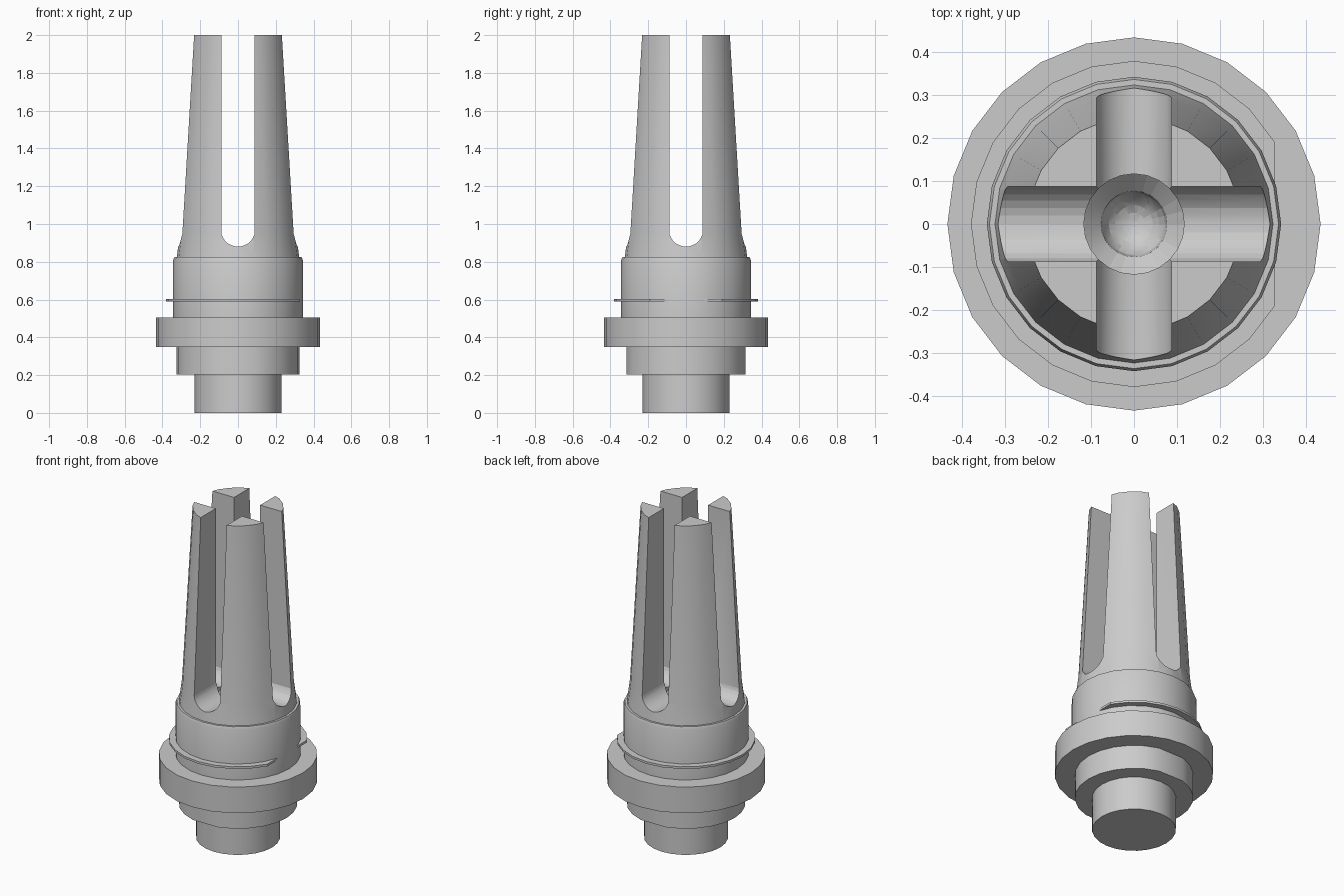
import bpy, bmesh
from math import sin, cos, pi, radians, sqrt, asin

if "Cube" in bpy.data.objects:
    bpy.data.objects.remove(bpy.data.objects["Cube"])

STEPS = list(range(24))


def finish(bm, name):
    bmesh.ops.recalc_face_normals(bm, faces=bm.faces[:])
    me = bpy.data.meshes.new(name)
    bm.to_mesh(me)
    bm.free()
    ob = bpy.data.objects.new(name, me)
    bpy.context.collection.objects.link(ob)
    return ob


def lathe(name, profile, steps=STEPS):
    """Stack of rings (radius, z), capped at both ends; steps are multiples of 15 degrees."""
    bm = bmesh.new()
    rings = [[bm.verts.new((r * cos(s * pi / 12), r * sin(s * pi / 12), z)) for s in steps]
             for r, z in profile]
    n = len(steps)
    for a, b in zip(rings, rings[1:]):
        for i in range(n):
            j = (i + 1) % n
            bm.faces.new((a[i], a[j], b[j], b[i]))
    bm.faces.new(rings[0][::-1])
    bm.faces.new(rings[-1])
    return finish(bm, name)


def slot_cutter(name, angle):
    """Long upright slot with a rounded floor."""
    w, sag, edge = 0.087, 0.065, 0.945
    R = (w * w + sag * sag) / (2 * sag)
    a0 = asin(w / R)
    pts = [(w, 2.2), (-w, 2.2)]
    for i in range(13):
        a = -a0 + 2 * a0 * i / 12
        pts.append((R * sin(a), edge - sag + R - R * cos(a)))
    bm = bmesh.new()
    f = bm.faces.new([bm.verts.new((x, -0.6, z)) for x, z in pts])
    ext = bmesh.ops.extrude_face_region(bm, geom=[f])
    bmesh.ops.translate(bm, vec=(0, 1.2, 0),
                        verts=[v for v in ext['geom'] if isinstance(v, bmesh.types.BMVert)])
    ob = finish(bm, name)
    ob.rotation_euler.z = angle
    return ob


# Pronged body with tapered outside
body = lathe("pronged_body", [(0.343, 0.50), (0.343, 0.81), (0.337, 0.825), (0.324, 0.825),
                              (0.308, 0.95), (0.25, 2.0)])

# Central bore: counterbore, chamfer and round bottom
dome = [(0.077 * cos(radians(a)), 0.82 - 0.077 * sin(radians(a))) for a in (85, 70, 55, 40, 20, 0)]
bore = lathe("bore_cutter", dome + [(0.117, 0.86), (0.117, 1.05)])

# Crossing slots and bore cut from the body
for cutter in (slot_cutter("slot_cutter_y", 0), slot_cutter("slot_cutter_x", pi / 2), bore):
    mod = body.modifiers.new(cutter.name, 'BOOLEAN')
    mod.object = cutter
    mod.operation = 'DIFFERENCE'
    mod.solver = 'EXACT'
    cutter.hide_render = True
    cutter.hide_set(True)

# Snap ring with a flat on +x
snap_ring = lathe("snap_ring", [(0.38, 0.59), (0.38, 0.603)], range(2, 23))

# Flange, neck with two flats, and bottom spigot
flange = lathe("flange", [(0.435, 0.348), (0.435, 0.506)])
neck = lathe("flatted_neck", [(0.325, 0.203), (0.325, 0.348)], [s for s in STEPS if s not in (6, 18)])
spigot = lathe("spigot", [(0.23, 0.0), (0.23, 0.203)])

for ob in (body, snap_ring, flange, neck, spigot):
    bpy.ops.object.select_all(action='DESELECT')
    ob.select_set(True)
    bpy.context.view_layer.objects.active = ob
    bpy.ops.object.shade_smooth_by_angle(angle=radians(28))
    if ob is body:
        # apply the cuts, then shade the result
        for m in [m.name for m in ob.modifiers if m.type == 'BOOLEAN']:
            bpy.ops.object.modifier_apply(modifier=m)
        bpy.ops.object.shade_smooth_by_angle(angle=radians(28))

for ob in [o for o in bpy.data.objects if "cutter" in o.name]:
    bpy.data.objects.remove(ob)
